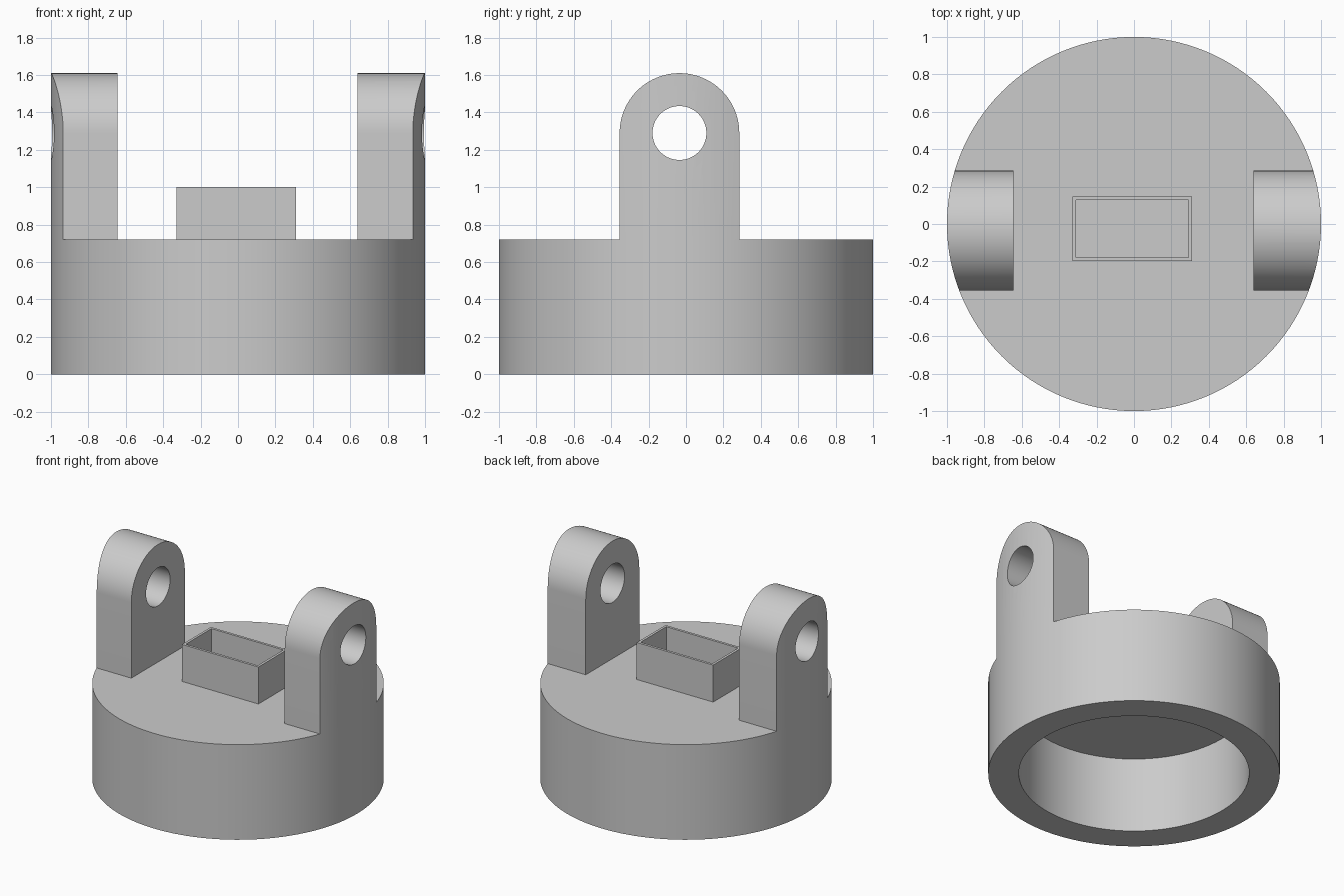
import bpy
import bmesh
from math import cos, sin, pi, radians
from mathutils import Matrix

SEGMENTS = 128
DECK = 0.72          # height of the cap's top face
EAR_Y, EAR_Z, EAR_R = -0.035, 1.29, 0.32

cube = bpy.data.objects.get("Cube")
if cube:
    bpy.data.objects.remove(cube, do_unlink=True)

grey = bpy.data.materials.new("plain grey")
grey.use_nodes = True
grey.diffuse_color = (0.6, 0.6, 0.6, 1)
grey.node_tree.nodes["Principled BSDF"].inputs["Base Color"].default_value = (0.6, 0.6, 0.6, 1)


def make_object(name, bm):
    bmesh.ops.recalc_face_normals(bm, faces=bm.faces)
    mesh = bpy.data.meshes.new(name)
    bm.to_mesh(mesh)
    bm.free()
    mesh.materials.append(grey)
    obj = bpy.data.objects.new(name, mesh)
    bpy.context.collection.objects.link(obj)
    return obj


def activate(obj):
    bpy.ops.object.select_all(action='DESELECT')
    obj.select_set(True)
    bpy.context.view_layer.objects.active = obj


def extrude(name, points, vector):
    """Extrude a closed outline into a solid."""
    bm = bmesh.new()
    face = bm.faces.new([bm.verts.new(p) for p in points])
    result = bmesh.ops.extrude_face_region(bm, geom=[face], use_keep_orig=True)
    verts = [v for v in result["geom"] if isinstance(v, bmesh.types.BMVert)]
    bmesh.ops.translate(bm, verts=verts, vec=vector)
    return make_object(name, bm)


def circle(radius, z):
    return [(radius * cos(2 * pi * i / SEGMENTS), radius * sin(2 * pi * i / SEGMENTS), z)
            for i in range(SEGMENTS)]


def boolean(obj, cutter, operation):
    """Apply a boolean and discard its cutter."""
    cutter.hide_render = True
    mod = obj.modifiers.new(operation.title(), 'BOOLEAN')
    mod.operation, mod.object, mod.solver = operation, cutter, 'EXACT'
    activate(obj)
    bpy.ops.object.modifier_apply(modifier=mod.name)
    bpy.data.objects.remove(cutter, do_unlink=True)


def smooth(obj):
    activate(obj)
    bpy.ops.object.shade_smooth_by_angle(angle=radians(30))


# Round cap, open underneath
cap = extrude("round_cap", circle(1, 0), (0, 0, DECK))
boolean(cap, extrude("bore_cutter", circle(0.79, -0.1), (0, 0, 0.67)), 'DIFFERENCE')
smooth(cap)

# Two arched ears, trimmed to the cap's rim and pierced by a pin hole
for name, inner, side in (("left_ear", 0.64, 1), ("right_ear", -0.645, -1)):
    arch = [(inner, EAR_Y + EAR_R * cos(pi * i / 48), EAR_Z + EAR_R * sin(pi * i / 48))
            for i in range(49)]
    feet = [(inner, EAR_Y - EAR_R, DECK), (inner, EAR_Y + EAR_R, DECK)]
    ear = extrude(name, arch + feet, (side * 0.5, 0, 0))
    boolean(ear, extrude("rim_cutter", circle(1, 0), (0, 0, 2)), 'INTERSECT')
    hole = [(side * 0.5, EAR_Y + y, EAR_Z + x) for x, y, z in circle(0.144, 0)]
    boolean(ear, extrude("hole_cutter", hole, (side * 0.8, 0, 0)), 'DIFFERENCE')
    smooth(ear)

# Thin-walled rectangular socket in the middle of the deck
bm = bmesh.new()
placement = Matrix.Translation((-0.01, -0.026, 0.86)) @ Matrix.Diagonal((0.64, 0.345, 0.28, 1))
bmesh.ops.create_cube(bm, size=1, matrix=placement)
bm.normal_update()
top = max(bm.faces, key=lambda f: f.calc_center_median().z)
bmesh.ops.inset_region(bm, faces=[top], thickness=0.027)
floor = bmesh.ops.extrude_face_region(bm, geom=[top])
floor_verts = [v for v in floor["geom"] if isinstance(v, bmesh.types.BMVert)]
bmesh.ops.translate(bm, verts=floor_verts, vec=(0, 0, -0.279))
if top.is_valid:
    bmesh.ops.delete(bm, geom=[top], context='FACES_ONLY')
make_object("rectangular_socket", bm)
